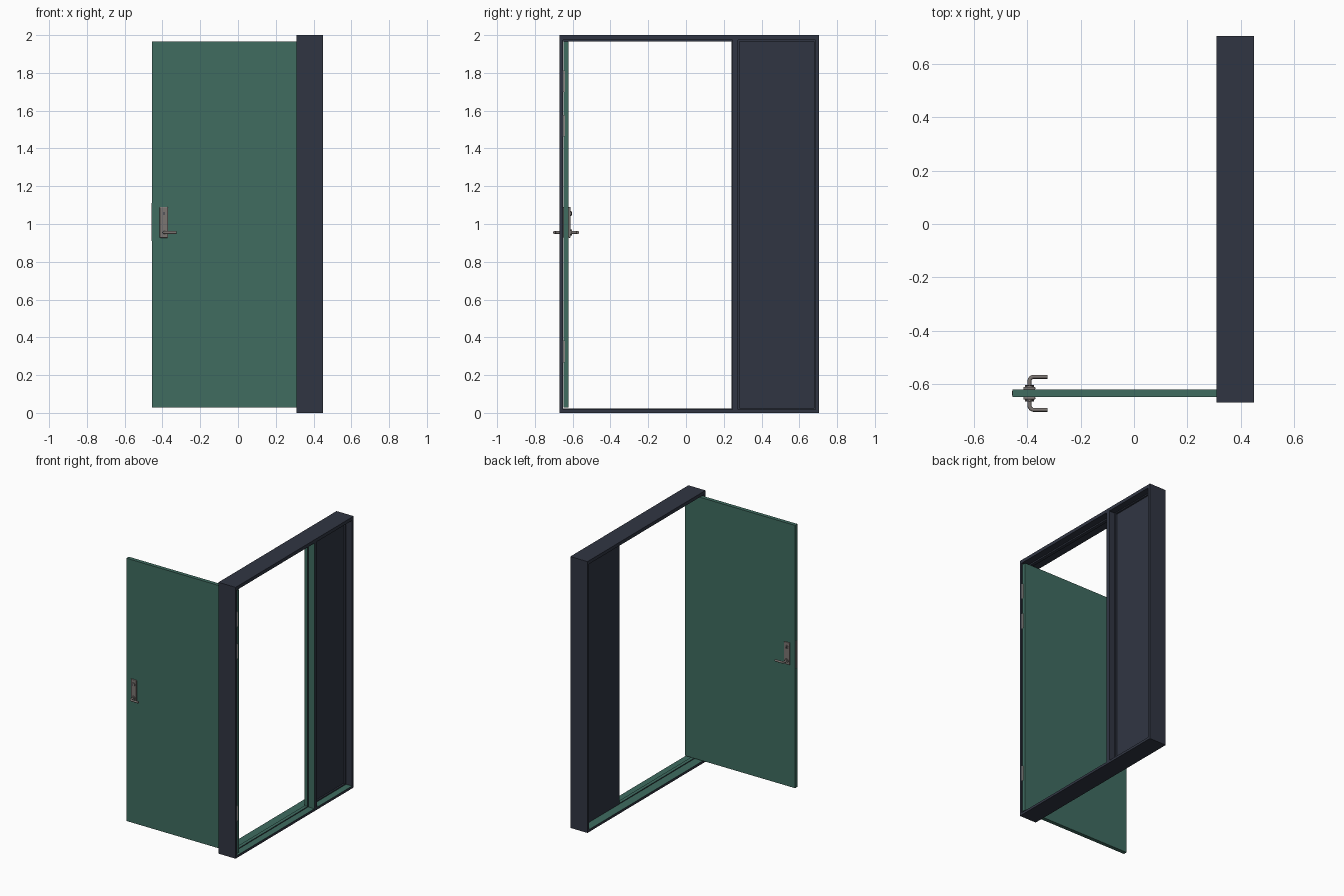
import bpy, bmesh, math
from mathutils import Vector

if "Cube" in bpy.data.objects:
    bpy.data.objects.remove(bpy.data.objects["Cube"])


def material(name, rgb):
    m = bpy.data.materials.new(name)
    m.diffuse_color = (*rgb, 1)
    m.use_nodes = True
    m.node_tree.nodes["Principled BSDF"].inputs["Base Color"].default_value = m.diffuse_color
    return m


SLATE = material("dark slate paint", (0.030, 0.036, 0.055))
GREEN = material("green paint", (0.050, 0.150, 0.118))
METAL = material("brushed metal", (0.20, 0.18, 0.17))
STEEL = material("light steel", (0.42, 0.42, 0.40))


def box(name, x, y, z, mat, bevel=0.0, inner=None):
    """Box from (min, max) ranges; inner = direction whose faces are green."""
    bm = bmesh.new()
    bmesh.ops.create_cube(bm, size=1)
    for v in bm.verts:
        v.co = Vector([r[0] if c < 0 else r[1] for c, r in zip(v.co, (x, y, z))])
    bm.normal_update()
    if inner:
        for f in bm.faces:
            if f.normal.dot(Vector(inner)) > 0.9:
                f.material_index = 1
    me = bpy.data.meshes.new(name)
    bm.to_mesh(me)
    bm.free()
    me.materials.append(mat)
    me.materials.append(GREEN)
    ob = bpy.data.objects.new(name, me)
    bpy.context.collection.objects.link(ob)
    if bevel:
        b = ob.modifiers.new("bevel", 'BEVEL')
        b.width, b.segments = bevel, 2
    return ob


def rod(name, points, radius, mat):
    """Round bar along a path."""
    cu = bpy.data.curves.new(name, 'CURVE')
    cu.dimensions = '3D'
    cu.bevel_depth, cu.bevel_resolution = radius, 3
    cu.use_fill_caps = True
    sp = cu.splines.new('POLY')
    sp.points.add(len(points) - 1)
    for p, co in zip(sp.points, points):
        p.co = (*co, 1)
    sp.use_smooth = True
    cu.materials.append(mat)
    ob = bpy.data.objects.new(name, cu)
    bpy.context.collection.objects.link(ob)
    return ob


# outer frame
X0, X1 = 0.31, 0.45
Y0, Y1 = -0.67, 0.705
box("hinge_jamb", (X0, X1), (Y0, -0.652), (0, 2), SLATE)
box("far_jamb", (X0, X1), (0.685, Y1), (0, 2), SLATE)
box("lintel", (X0, X1), (-0.652, 0.685), (1.975, 2), SLATE)
box("sill", (X0, X1), (-0.652, 0.685), (0, 0.018), SLATE, inner=(0, 0, 1))

# door stops, stepped in behind the closed door position
S = (0.375, 0.40)
box("stop_top", S, (-0.652, 0.25), (1.965, 1.975), SLATE)
box("stop_bottom", S, (-0.652, 0.25), (0.018, 0.024), SLATE, inner=(0, 0, 1))

# mullion and fixed side panel
box("mullion", (0.375, X1), (0.247, 0.275), (0.018, 1.975), SLATE, inner=(0, -1, 0))
box("mullion_stop", S, (0.240, 0.247), (0.018, 1.975), SLATE, inner=(0, -1, 0))
box("side_panel", (0.375, 0.390), (0.275, 0.685), (0.018, 1.975), SLATE)
B = (0.390, 0.402)
box("bead_left", B, (0.275, 0.283), (0.018, 1.975), SLATE)
box("bead_right", B, (0.677, 0.685), (0.018, 1.975), SLATE)
box("bead_top", B, (0.283, 0.677), (1.967, 1.975), SLATE)
box("bead_bottom", B, (0.283, 0.677), (0.018, 0.026), SLATE)

# door leaf, standing open at a right angle
YC = -0.635
box("door_leaf", (-0.455, 0.444), (YC - 0.014, YC + 0.014), (0.028, 1.965), GREEN)
box("latch_plate", (-0.457, -0.455), (YC - 0.009, YC + 0.009), (0.91, 1.11), METAL)

# hinges between leaf and jamb
for i, z in enumerate((0.325, 1.52, 1.755)):
    rod(f"hinge_pin_{i}", [(0.444, -0.651, z - 0.057), (0.444, -0.651, z + 0.057)], 0.006, STEEL)
    box(f"hinge_plate_{i}", (0.444, 0.4465), (-0.651, -0.640), (z - 0.055, z + 0.055), STEEL)

# handle sets on both faces
for side, s in (("front", -1), ("back", 1)):
    def yy(d):
        return YC + s * d
    plate_y = tuple(sorted((yy(0.013), yy(0.024))))
    box(f"handle_plate_{side}", (-0.415, -0.370), plate_y, (0.927, 1.090), METAL, 0.004)
    rod(f"handle_rose_{side}", [(-0.392, yy(0.02), 0.955), (-0.392, yy(0.031), 0.955)], 0.016, METAL)
    r = 0.016
    bend = [(-0.392 + r - r * math.cos(a), yy(0.062 - r + r * math.sin(a)), 0.955)
            for a in [i * math.pi / 12 for i in range(7)]]
    rod(f"lever_{side}", [(-0.392, yy(0.015), 0.955)] + bend + [(-0.325, yy(0.062), 0.955)],
        0.0075, METAL)
    rod(f"lock_{side}", [(-0.392, yy(0.02), 1.055), (-0.392, yy(0.029), 1.055)], 0.014, METAL)
    key_y = tuple(sorted((yy(0.028), yy(0.0305))))
    box(f"key_slot_{side}", (-0.394, -0.390), key_y, (1.047, 1.063), SLATE)
